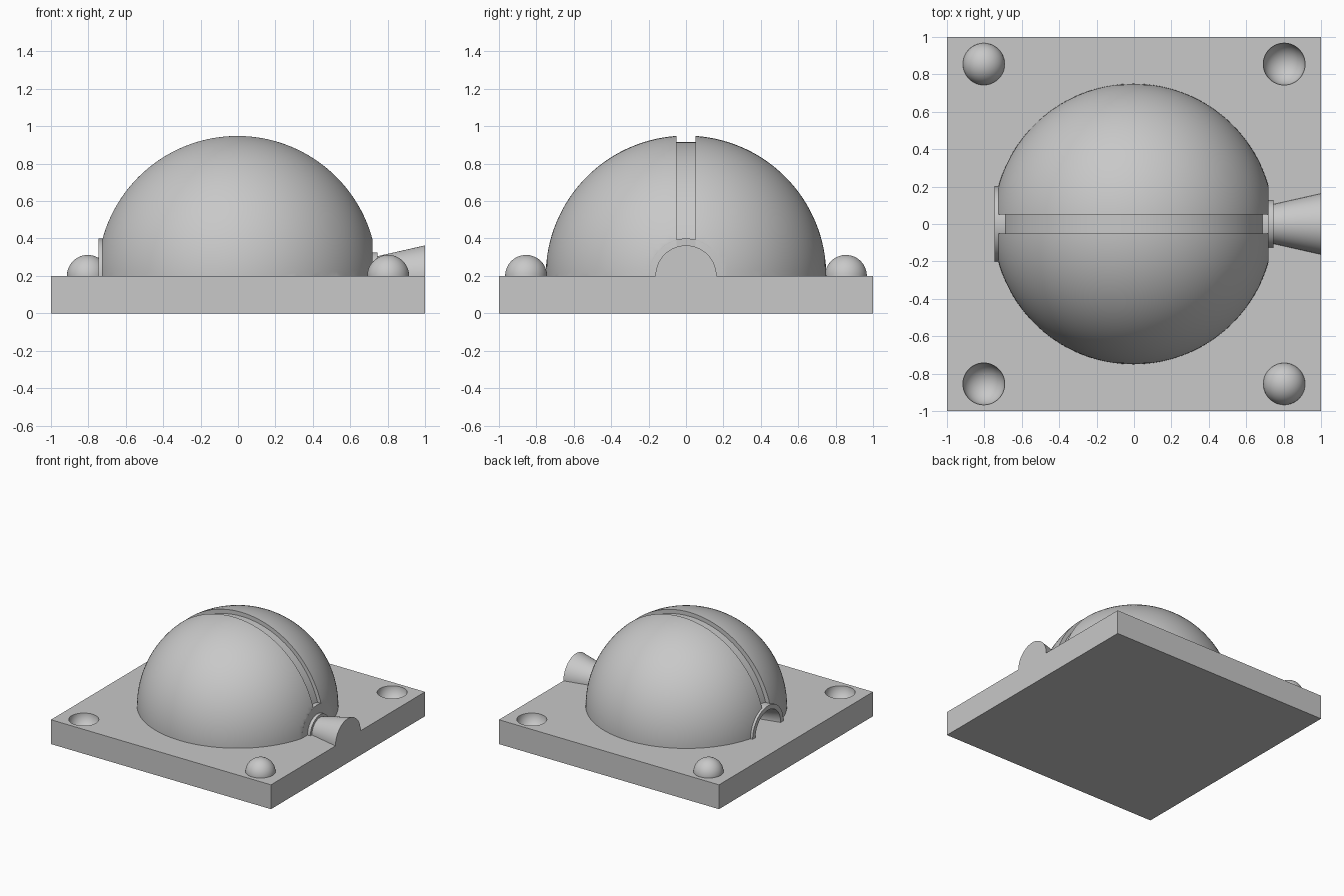
import bpy, bmesh, math
from mathutils import Matrix, Vector

if "Cube" in bpy.data.objects:
    bpy.data.objects.remove(bpy.data.objects["Cube"], do_unlink=True)

TOP = 0.2          # plate top, also the parting plane of the dome
BALL_R = 0.75
GROOVE = 0.05      # half width of the groove
COLLAR_R = 0.2

grey = bpy.data.materials.new("light grey")
grey.use_nodes = True
grey.diffuse_color = (0.58, 0.58, 0.58, 1)
grey.node_tree.nodes["Principled BSDF"].inputs["Base Color"].default_value = grey.diffuse_color


def finish(bm, name, cuts=()):
    """Trim a mesh with (point, outward normal) planes, cap it and make an object."""
    for point, normal in cuts:
        geom = bm.verts[:] + bm.edges[:] + bm.faces[:]
        cut = bmesh.ops.bisect_plane(bm, geom=geom, plane_co=point, plane_no=normal,
                                     clear_outer=True)["geom_cut"]
        rim = [e for e in cut if isinstance(e, bmesh.types.BMEdge)]
        bmesh.ops.contextual_create(bm, geom=rim)
    bmesh.ops.recalc_face_normals(bm, faces=bm.faces[:])
    mesh = bpy.data.meshes.new(name)
    bm.to_mesh(mesh)
    bm.free()
    mesh.materials.append(grey)
    obj = bpy.data.objects.new(name, mesh)
    bpy.context.collection.objects.link(obj)
    return obj


def ball(name, centre, radius, segments, cuts=()):
    bm = bmesh.new()
    turn = Matrix.Rotation(math.pi / 2, 4, 'X')
    bmesh.ops.create_uvsphere(bm, u_segments=segments, v_segments=segments // 2,
                              radius=radius, matrix=Matrix.Translation(centre) @ turn)
    return finish(bm, name, cuts)


def rod(name, start, end, r1, r2, cuts=()):
    """Cylinder or cone running from start to end."""
    start, end = Vector(start), Vector(end)
    axis = end - start
    turn = axis.to_track_quat('Z', 'Y').to_matrix().to_4x4()
    bm = bmesh.new()
    bmesh.ops.create_cone(bm, cap_ends=True, segments=96, radius1=r1, radius2=r2,
                          depth=axis.length,
                          matrix=Matrix.Translation((start + end) / 2) @ turn)
    return finish(bm, name, cuts)


def activate(obj):
    bpy.ops.object.select_all(action='DESELECT')
    obj.select_set(True)
    bpy.context.view_layer.objects.active = obj


def carve(obj, cutters):
    activate(obj)
    for cutter in cutters:
        mod = obj.modifiers.new("carve", 'BOOLEAN')
        mod.operation, mod.solver, mod.object = 'DIFFERENCE', 'EXACT', cutter
        bpy.ops.object.modifier_apply(modifier=mod.name)


floor = ((0, 0, TOP), (0, 0, -1))

# Base plate with two locating dimples
bm = bmesh.new()
bmesh.ops.create_cube(bm, size=1, matrix=Matrix.Translation((0, 0, TOP / 2))
                      @ Matrix.Diagonal((2, 2, TOP, 1)))
plate = finish(bm, "base_plate")
dimples = [ball("dimple_cutter", (s * 0.803, s * 0.855, TOP), 0.112, 48) for s in (-1, 1)]
carve(plate, dimples)

# Two locating bumps on the other diagonal
parts = [plate]
for s, name in ((1, "front_left_bump"), (-1, "back_right_bump")):
    parts.append(ball(name, (s * 0.803, -s * 0.855, TOP), 0.112, 48, [floor]))

# Dome halves either side of the groove, and the groove floor disc
domes = [ball(name, (-0.003, 0, TOP), BALL_R, 128,
              [floor, ((0, s * GROOVE, 0), (0, -s, 0))])
         for s, name in ((-1, "front_dome_half"), (1, "back_dome_half"))]
disc = rod("groove_floor", (0, -GROOVE, TOP), (0, GROOVE, TOP), 0.715, 0.715, [floor])

# Collar running through the dome, showing at both ends
collar = rod("collar", (-0.746, 0, TOP), (0.72, 0, TOP), COLLAR_R, COLLAR_R, [floor])

# Flat spot at the plug end, tapered socket at the other
flat = rod("flat_cutter", (0.72, 0, TOP), (0.9, 0, TOP), COLLAR_R, COLLAR_R)
socket = rod("socket_cutter", (-0.8, 0, TOP), (-0.495, 0, TOP), 0.176, 0.105)
for half in domes:
    carve(half, [flat, socket])
for part in (disc, collar):
    carve(part, [socket])

# Neck and flared plug
neck = rod("plug_neck", (0.7, 0, TOP), (0.746, 0, TOP), 0.126, 0.126, [floor])
plug = rod("plug", (0.73, 0, TOP), (1, 0, TOP), 0.102, 0.163, [floor])
parts += domes + [disc, collar, neck, plug]

for cutter in dimples + [flat, socket]:
    bpy.data.objects.remove(cutter, do_unlink=True)
for part in parts:
    activate(part)
    bpy.ops.object.shade_smooth_by_angle(angle=math.radians(30))
